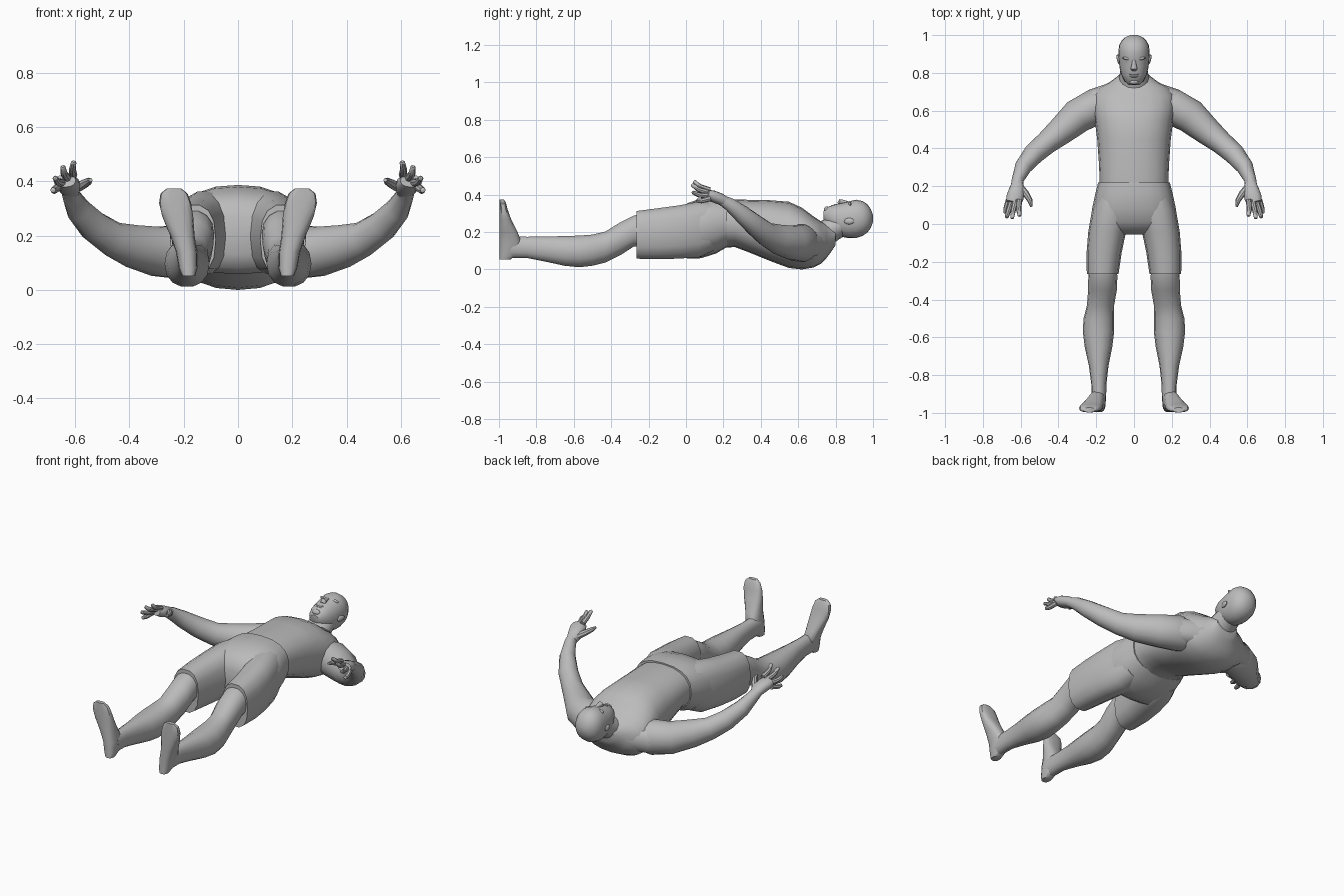
import bpy, math
from mathutils import Vector

default_cube = bpy.data.objects.get("Cube")
if default_cube:
    bpy.data.objects.remove(default_cube, do_unlink=True)

grey = bpy.data.materials.new("plain grey")
grey.use_nodes = True
colour = (0.5, 0.5, 0.5, 1)
grey.diffuse_color = colour
grey.node_tree.nodes["Principled BSDF"].inputs["Base Color"].default_value = colour

X, Y, Z = Vector((1, 0, 0)), Vector((0, 1, 0)), Vector((0, 0, 1))


def finish(obj, name, mirrored=False, angle=40):
    obj.name = name
    obj.data.materials.clear()
    obj.data.materials.append(grey)
    bpy.ops.object.select_all(action="DESELECT")
    obj.select_set(True)
    bpy.context.view_layer.objects.active = obj
    bpy.ops.object.mode_set(mode="EDIT")
    bpy.ops.mesh.select_all(action="SELECT")
    bpy.ops.mesh.normals_make_consistent(inside=False)
    bpy.ops.object.mode_set(mode="OBJECT")
    bpy.ops.object.shade_smooth_by_angle(angle=math.radians(angle))
    if mirrored:
        mirror = obj.modifiers.new("Mirror", "MIRROR")
        mirror.use_mirror_merge = False
    return obj


def loft(name, rings, frame=None, power=2.0, sides=16, mirrored=False):
    """Skin a row of rounded sections: each ring is (centre, half width, half height)."""
    verts, faces = [], []
    centres = [Vector(r[0]) for r in rings]
    last = len(rings) - 1
    for i, (_, a, b) in enumerate(rings):
        if frame:
            side, up = frame
        else:
            along = (centres[min(i + 1, last)] - centres[max(i - 1, 0)]).normalized()
            side = along.cross(Z).normalized()
            up = side.cross(along)
        for k in range(sides):
            t = math.tau * k / sides
            c, s = math.cos(t), math.sin(t)
            u = math.copysign(abs(c) ** (2 / power), c)
            v = math.copysign(abs(s) ** (2 / power), s)
            verts.append(centres[i] + side * a * u + up * b * v)
    for i in range(last):
        for k in range(sides):
            n = (k + 1) % sides
            p, q = i * sides, (i + 1) * sides
            faces.append((p + k, p + n, q + n, q + k))
    faces.append(tuple(range(sides)))
    faces.append(tuple(range(last * sides, (last + 1) * sides)))
    mesh = bpy.data.meshes.new(name)
    mesh.from_pydata(verts, [], faces)
    obj = bpy.data.objects.new(name, mesh)
    bpy.context.collection.objects.link(obj)
    return finish(obj, name, mirrored)


def body_loft(name, rows, **options):
    """Rows of (x, y, lowest z, highest z, half width), running along y."""
    rings = [((x, y, (lo + hi) / 2), w, (hi - lo) / 2) for x, y, lo, hi, w in rows]
    return loft(name, rings, frame=(X, Z), **options)


def tube(name, rows, **options):
    """Rows of (x, y, z, half width, half height), following a bent path."""
    return loft(name, [(r[:3], r[3], r[4]) for r in rows], **options)


def ball(name, place, size, turn=0, mirrored=False):
    bpy.ops.mesh.primitive_uv_sphere_add(segments=12, ring_count=8, radius=1)
    obj = bpy.context.object
    obj.scale = size
    obj.rotation_euler = (0, 0, turn)
    obj.location = place
    bpy.ops.object.transform_apply(location=True, rotation=True, scale=True)
    return finish(obj, name, mirrored)


# Torso in a sleeveless shirt
body_loft("torso", [
    (0, .2, .115, .374, .183), (0, .26, .12, .375, .183), (0, .34, .09, .372, .187),
    (0, .45, .045, .37, .195), (0, .55, .008, .362, .208), (0, .62, 0, .33, .222),
    (0, .68, .01, .285, .22), (0, .72, .03, .258, .19), (0, .75, .06, .245, .13),
    (0, .78, .1, .235, .09), (0, .8, .13, .23, .07)], power=2.3, sides=20)

# Shorts: hips and two wide legs
body_loft("shorts_hips", [
    (0, .22, .12, .382, .19), (0, .16, .085, .387, .205), (0, .08, .06, .38, .222),
    (0, .01, .058, .355, .225), (0, -.03, .08, .325, .19), (0, -.055, .13, .27, .13)],
    power=2.5, sides=20)
body_loft("shorts_legs", [
    (.105, .15, .1, .36, .09), (.118, .07, .062, .366, .105), (.142, -.04, .055, .345, .1),
    (.158, -.15, .052, .33, .093), (.166, -.265, .055, .315, .084)],
    power=2.5, sides=14, mirrored=True)

# Legs from thigh to ankle
body_loft("legs", [
    (.165, -.25, .12, .295, .075), (.165, -.28, .12, .29, .077), (.167, -.35, .075, .255, .076),
    (.177, -.43, .035, .205, .072), (.186, -.5, .018, .188, .081), (.188, -.57, .01, .183, .083),
    (.188, -.65, .018, .18, .073), (.187, -.75, .04, .178, .052),
    (.186, -.85, .06, .176, .04), (.186, -.94, .06, .18, .038)],
    power=2.2, sides=14, mirrored=True)

# Feet stand upright, heel low and toes high: (x, z, instep y, half width)
SOLE = -.997
feet = [(.182, .052, -.94, .024), (.184, .08, -.9, .034), (.19, .14, -.875, .039),
        (.205, .2, -.9, .045), (.222, .27, -.935, .057), (.232, .32, -.953, .059),
        (.236, .355, -.962, .05), (.236, .373, -.972, .028)]
loft("feet", [((x, (SOLE + y) / 2, z), w, (y - SOLE) / 2) for x, z, y, w in feet],
     frame=(X, Y), power=2.6, sides=14, mirrored=True)

# Arms sweep outward and up to the wrists
tube("arms", [
    (.12, .63, .14, .08, .085), (.21, .618, .14, .096, .102), (.3, .57, .142, .091, .093),
    (.39, .49, .162, .074, .08), (.463, .43, .188, .061, .065), (.532, .37, .235, .056, .058),
    (.588, .3, .295, .045, .048), (.615, .235, .347, .032, .036), (.622, .19, .372, .032, .028)],
    sides=14, mirrored=True)

# Hands with curled fingers, the index side raised
tube("palms", [
    (.616, .22, .358, .03, .027), (.62, .18, .378, .042, .031),
    (.63, .14, .393, .046, .031), (.637, .112, .402, .04, .024)],
    power=2.3, sides=12, mirrored=True)
finger_tips = {"index": (.606, .045, .47), "middle": (.645, .033, .452),
               "ring": (.674, .036, .412), "little": (.682, .058, .368)}
for i, (name, tip) in enumerate(finger_tips.items()):
    knuckle = Vector((.607 + .019 * i, .128, .424 - .015 * i))
    tip = Vector(tip)
    bend = knuckle.lerp(tip, .55) + Vector((.004, -.008, -.006))
    points = [(knuckle, .015), (bend, .0135), (tip, .01), (tip + (tip - bend) * .12, .005)]
    loft(name + "_fingers", [(p, r, r) for p, r in points], sides=8, mirrored=True)
tube("thumbs", [
    (.603, .195, .372, .02, .02), (.572, .16, .388, .018, .018),
    (.551, .125, .4, .014, .014), (.543, .092, .405, .007, .007)], sides=8, mirrored=True)

# Neck, sloping neck muscles and bald head
tube("neck", [
    (0, .68, .165, .1, .085), (0, .74, .19, .087, .07), (0, .79, .22, .075, .065),
    (0, .85, .25, .068, .06)], sides=16)
tube("neck_muscles", [
    (.045, .755, .17, .035, .055), (.13, .7, .14, .045, .07), (.22, .67, .135, .045, .07),
    (.29, .62, .14, .04, .06)], sides=12, mirrored=True)
body_loft("head", [
    (0, .735, .265, .31, .025), (0, .755, .235, .333, .049), (0, .79, .2, .347, .067),
    (0, .83, .175, .355, .077), (0, .87, .167, .364, .081), (0, .91, .168, .373, .083),
    (0, .945, .18, .365, .079), (0, .97, .198, .348, .066), (0, .988, .222, .323, .047),
    (0, 1, .255, .29, .02)], power=2.15, sides=20)

# Face
tube("nose", [
    (0, .872, .355, .009, .008), (0, .845, .36, .012, .012),
    (0, .824, .362, .018, .015), (0, .815, .352, .014, .008)], sides=10)
ball("brows", (.032, .875, .349), (.03, .008, .012), turn=.15, mirrored=True)
ball("eyes", (.032, .858, .342), (.015, .006, .009), mirrored=True)
ball("upper_lip", (0, .792, .343), (.026, .005, .006))
ball("lower_lip", (0, .781, .34), (.022, .005, .006))
ball("chin", (0, .753, .32), (.026, .016, .017))
ball("ears", (.082, .872, .258), (.009, .028, .017), turn=-.2, mirrored=True)
